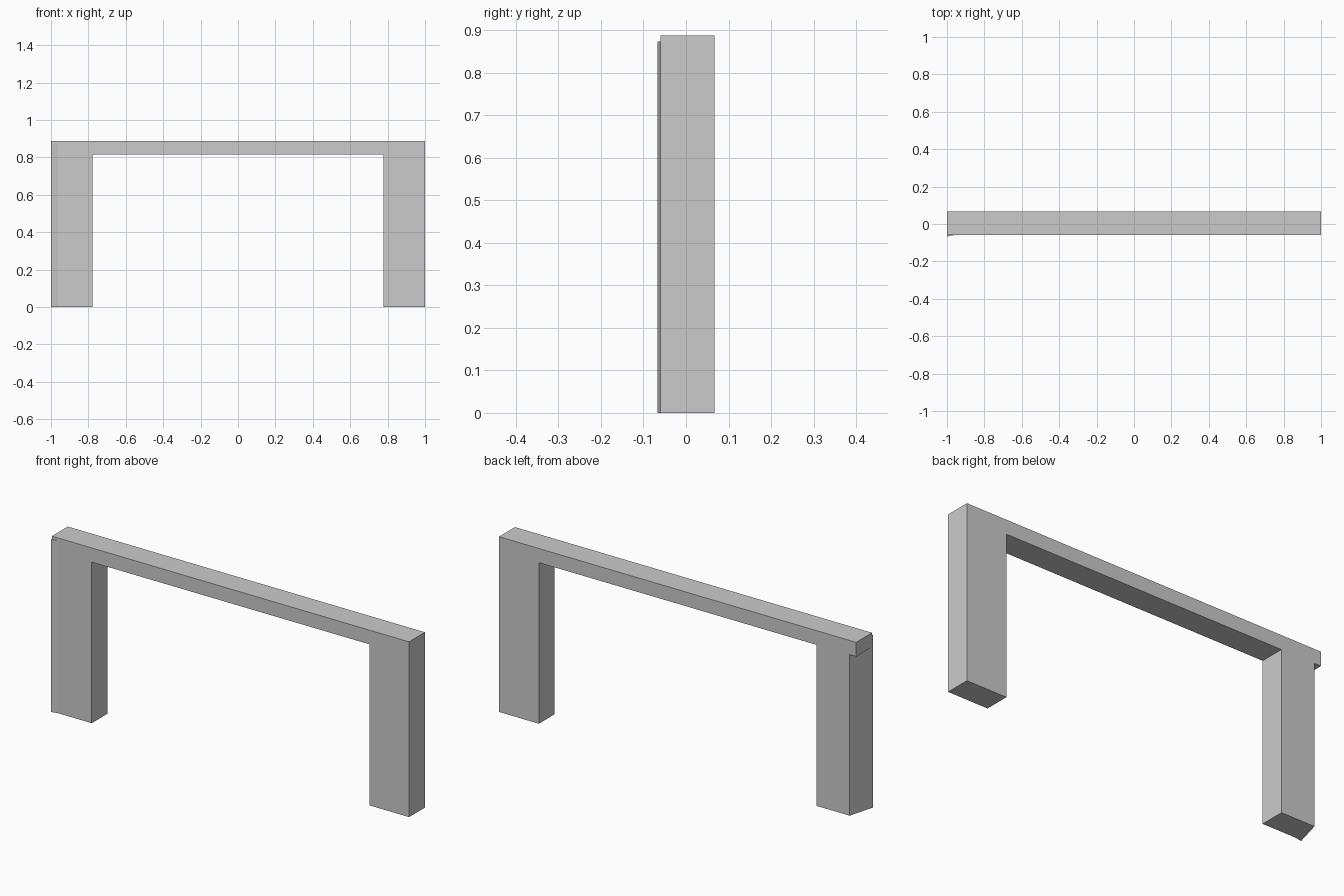
import bpy, bmesh
from mathutils import Vector

if "Cube" in bpy.data.objects:
    bpy.data.objects.remove(bpy.data.objects["Cube"])


def prism(name, points, offset):
    """Extrude a flat outline along an offset into a closed solid."""
    bm = bmesh.new()
    face = bm.faces.new([bm.verts.new(p) for p in points])
    ext = bmesh.ops.extrude_face_region(bm, geom=[face], use_keep_orig=True)
    verts = [v for v in ext["geom"] if isinstance(v, bmesh.types.BMVert)]
    bmesh.ops.translate(bm, verts=verts, vec=Vector(offset))
    bmesh.ops.recalc_face_normals(bm, faces=bm.faces)
    mesh = bpy.data.meshes.new(name)
    bm.to_mesh(mesh)
    bm.free()
    obj = bpy.data.objects.new(name, mesh)
    bpy.context.collection.objects.link(obj)
    return obj


FRONT, BACK = -0.06, 0.067
TOP, UNDER = 0.887, 0.815
INNER, LEFT = 0.777, -0.963

# Frame: top beam and both legs, the left leg set in from the beam end
outline = [(1, 0), (1, TOP), (-1, TOP), (-1, UNDER), (LEFT, UNDER), (LEFT, 0),
           (-INNER, 0), (-INNER, UNDER), (INNER, UNDER), (INNER, 0)]
prism("frame", [(x, FRONT, z) for x, z in outline], (0, BACK - FRONT, 0))

# Slanted outer side of the left leg, poking slightly past the front face
wedge = [(-1, -0.067), (LEFT, FRONT), (LEFT, BACK)]
prism("left_leg_slanted_side", [(x, y, 0) for x, y in wedge], (0, 0, 0.873))
